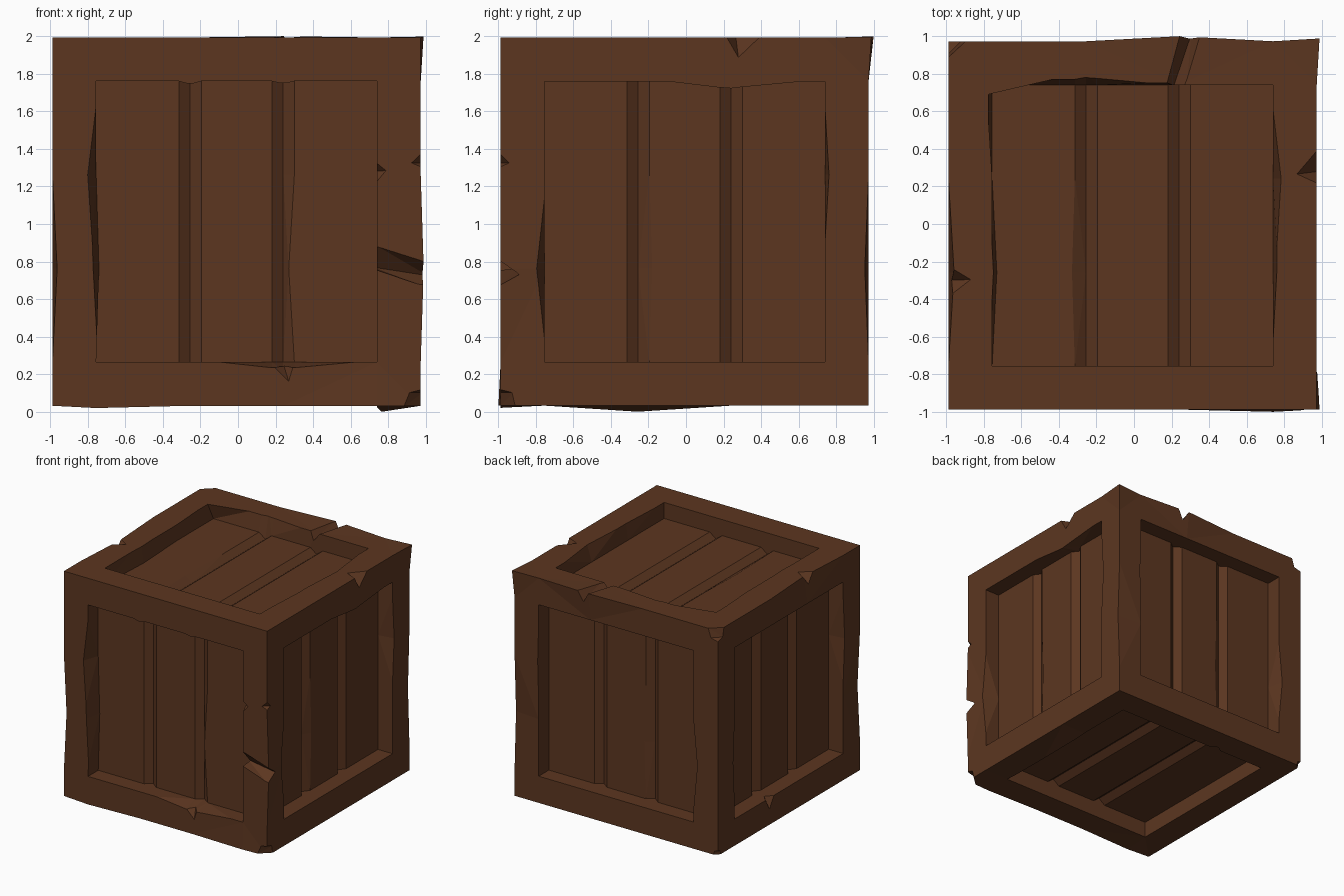
import bpy, bmesh
from mathutils import Vector

if "Cube" in bpy.data.objects:
    bpy.data.objects.remove(bpy.data.objects["Cube"])

C = Vector((-0.0075, -0.0075, 1.0125))   # crate centre
H, M, FLOOR, GROOVE = 0.98, 0.7475, 0.84, 0.795   # half size, opening, plank and groove levels

wood = bpy.data.materials.new("brown_wood")
wood.diffuse_color = (0.107, 0.037, 0.0145, 1)
wood.use_nodes = True
wood.node_tree.nodes["Principled BSDF"].inputs["Base Color"].default_value = wood.diffuse_color


def make_object(name, bm):
    bmesh.ops.recalc_face_normals(bm, faces=bm.faces[:])
    mesh = bpy.data.meshes.new(name)
    bm.to_mesh(mesh)
    bm.free()
    ob = bpy.data.objects.new(name, mesh)
    bpy.context.collection.objects.link(ob)
    return ob


# Crate block: box split by loops, then a few worn points pushed about
bm = bmesh.new()
bmesh.ops.create_cube(bm, size=2 * H)
for axis in range(3):
    n = Vector([float(i == axis) for i in range(3)])
    for d in (-M, -0.25, 0.25, M):
        bmesh.ops.bisect_plane(bm, geom=bm.verts[:] + bm.edges[:] + bm.faces[:],
                               plane_co=n * d, plane_no=n)
bmesh.ops.translate(bm, verts=bm.verts[:], vec=C)
WEAR = [
    ((0.97, -0.98, 0.76), (0.016, 0, 0)),
    ((0.74, -0.98, 0.03), (0, -0.012, 0)),
    ((0.74, -0.25, 0.03), (0.02, 0, -0.0325)),
    ((-0.75, -0.98, 0.03), (0, 0, -0.012)),
    ((0.25, 0.97, 1.99), (0, 0.027, 0.007)),
    ((0.97, 0.97, 1.99), (0.015, 0.015, 0.005)),
    ((-0.99, -0.25, 1.99), (0.03, 0, 0)),
    ((-0.99, -0.98, 0.76), (0.025, 0, 0)),
    ((0.97, 0.97, 0.76), (0, -0.02, 0)),
]
for point, move in WEAR:
    v = min(bm.verts, key=lambda w: (w.co - Vector(point)).length)
    v.co += Vector(move)
bmesh.ops.triangulate(bm, faces=bm.faces[:])
crate = make_object("wooden_crate", bm)


# Recess cutter: grid with two V ridges that leave grooves between planks
COLS = [-M, -0.3075, -0.2475, -0.1875, 0.1875, 0.2475, 0.3075, M]
ROWS = [-M, -0.25, 0.25, M]


def recess(name, u, v, h, mouth, floor):
    u, v, h = Vector(u), Vector(v), Vector(h)
    bm = bmesh.new()
    grid = {}
    for layer, bends in ((0, floor), (1, mouth)):
        for j, b in enumerate(ROWS):
            for i, a in enumerate(COLS):
                level = 1.03 if layer else (GROOVE if i in (2, 5) else FLOOR)
                du, dv = bends.get((i, j), (0, 0))
                k = 1.36 if layer else 1
                grid[layer, i, j] = bm.verts.new(
                    C + u * (a + du * k) + v * (b + dv * k) + h * level)
    ni, nj = len(COLS) - 1, len(ROWS) - 1
    for i in range(ni):
        for layer in (0, 1):
            for j in range(nj):
                bm.faces.new([grid[layer, i + p, j + q] for p, q in ((0, 0), (1, 0), (1, 1), (0, 1))])
        for j in (0, nj):
            bm.faces.new([grid[k, i + p, j] for k, p in ((0, 0), (0, 1), (1, 1), (1, 0))])
    for j in range(nj):
        for i in (0, ni):
            bm.faces.new([grid[k, i, j + q] for k, q in ((0, 0), (0, 1), (1, 1), (1, 0))])
    bmesh.ops.triangulate(bm, faces=bm.faces[:])
    return make_object(name, bm)


X, Y, Z = (1, 0, 0), (0, 1, 0), (0, 0, 1)
nX, nY, nZ = (-1, 0, 0), (0, -1, 0), (0, 0, -1)
cutters = [
    recess("front_recess", X, Z, nY,
           {(0, 2): (-0.045, 0), (0, 1): (-0.02, 0), (4, 0): (0, -0.03), (5, 0): (0, -0.03),
            (6, 0): (0, -0.03), (2, 3): (0, -0.012), (5, 3): (0, -0.01)},
           {(0, 1): (0.015, 0), (6, 1): (-0.03, 0)}),
    recess("right_recess", Y, Z, X,
           {(0, 1): (-0.04, 0), (7, 2): (0.022, 0), (4, 3): (0, -0.033), (5, 3): (0, -0.035),
            (6, 3): (0, -0.03)}, {(3, 1): (0.015, 0)}),
    recess("back_recess", X, Z, Y, {(0, 1): (-0.035, 0), (7, 2): (0.01, 0)}, {(3, 1): (0.015, 0)}),
    recess("left_recess", Y, Z, nX, {(7, 1): (0.02, 0), (0, 2): (-0.02, 0)}, {}),
    recess("top_recess", X, Y, Z,
           {(0, 3): (-0.02, -0.05), (1, 3): (0, 0.03), (2, 3): (0, 0.038), (3, 3): (0, 0.035),
            (4, 3): (0, 0.01), (7, 2): (0.043, 0), (7, 1): (0.02, 0)},
           {(0, 1): (0.025, 0), (1, 1): (-0.015, 0)}),
    recess("bottom_recess", X, Y, nZ, {(7, 1): (0.02, 0), (2, 3): (0, 0.03)}, {}),
]


# Chips and cracks: convex hulls of a few points
def chip(name, *points):
    bm = bmesh.new()
    for p in points:
        bm.verts.new(p)
    bmesh.ops.convex_hull(bm, input=bm.verts[:])
    cutters.append(make_object(name, bm))


def corner_chip(name, sx, sy, sz, s):
    def at(a, b, c):
        return C + Vector((sx * (H - a * s), sy * (H - b * s), sz * (H - c * s)))
    chip(name, at(-.4, -.4, -.4), at(-.3, -.3, 1), at(1.1, -.2, -.2), at(.7, -.1, .7),
         at(-.2, 1, -.2), at(-.1, .7, .7))


chip("front_crack", (.72, -1, .895), (.72, -1, .76), (.72, -.89, .77),
     (1.01, -1.01, .81), (1.01, -1.01, .66), (1.01, -.89, .725))
chip("top_crack", (.24, 1.01, 2.01), (.36, 1.01, 2.01), (.305, 1.01, 1.91),
     (.16, .73, 2.01), (.28, .73, 2.01), (.21, .73, 1.92))
chip("front_edge_chip", (1, -1.02, 1.43), (1, -1.02, 1.28), (.91, -1, 1.325), (.985, -.93, 1.325))
chip("front_recess_chip", (.72, -1, 1.35), (.72, -1, 1.19), (.80, -1, 1.285), (.72, -.92, 1.28))
chip("front_lower_chip", (.16, -1, .26), (.31, -1, .26), (.275, -1, .145), (.24, -.92, .26))
chip("left_lower_chip", (-1, .17, .29), (-1, .34, .29), (-1, .26, .145), (-.92, .26, .29))
chip("right_top_chip", (1, .19, 2.02), (1, .45, 2.02), (.98, .28, 1.88), (.86, .265, 2))
chip("left_top_chip", (-1.01, -.19, 2.02), (-1.01, -.43, 2.02), (-.86, -.295, 2), (-.985, -.3, 1.9))
corner_chip("front_bottom_corner_chip", 1, -1, -1, .1)
corner_chip("back_top_corner_chip", -1, 1, 1, .11)
corner_chip("back_bottom_corner_chip", -1, 1, -1, .05)

# Cut everything out, bake the result and drop the cutters
for c in cutters:
    c.hide_render = True
    mod = crate.modifiers.new(c.name, 'BOOLEAN')
    mod.operation, mod.solver, mod.object = 'DIFFERENCE', 'EXACT', c
deps = bpy.context.evaluated_depsgraph_get()
baked = bpy.data.meshes.new_from_object(crate.evaluated_get(deps))
crate.modifiers.clear()
crate.data = baked
for c in cutters:
    bpy.data.objects.remove(c)
baked.materials.clear()
baked.materials.append(wood)
for p in baked.polygons:
    p.material_index = 0
    p.use_smooth = False
